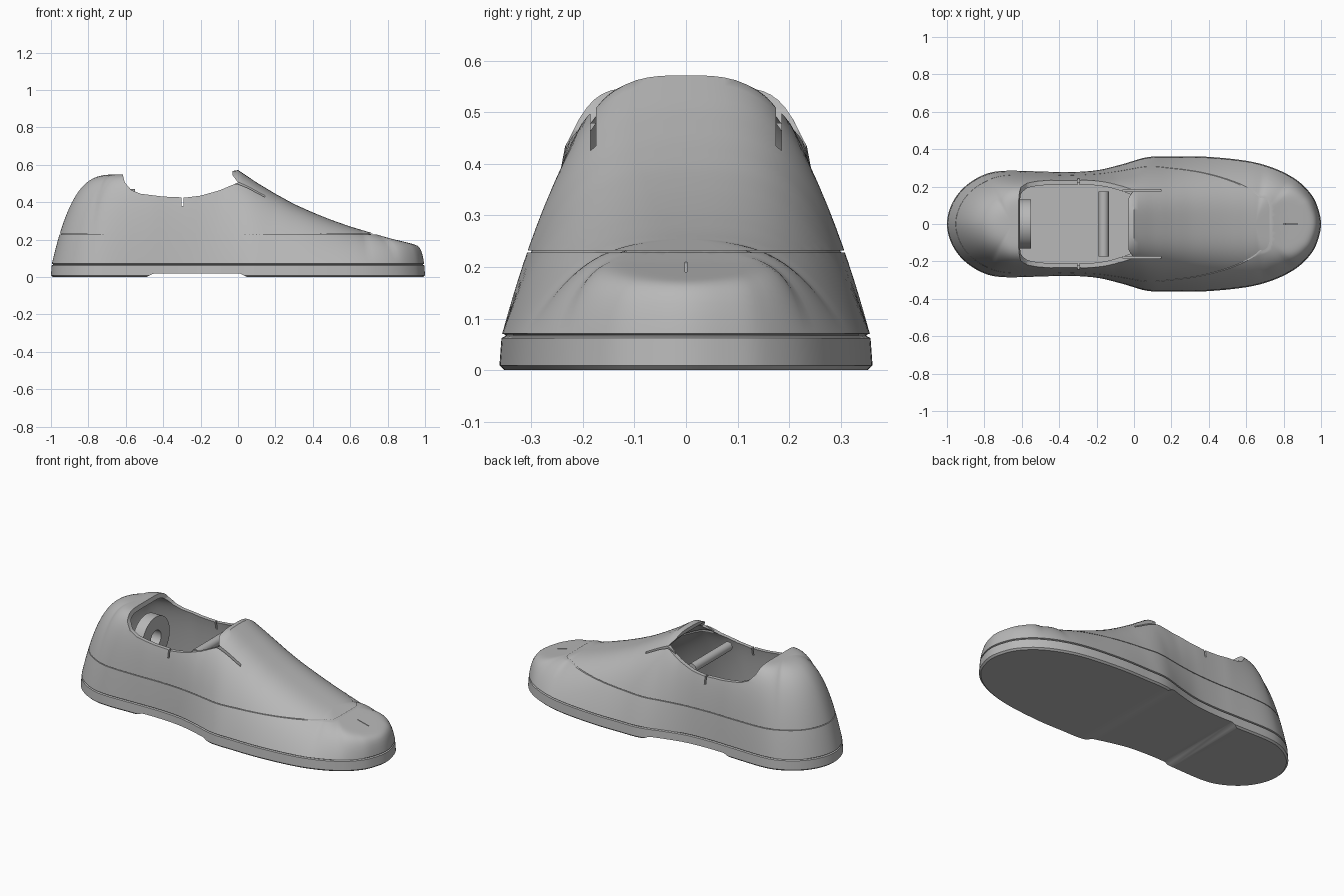
import bpy, bmesh, math
from mathutils import Vector

if "Cube" in bpy.data.objects:
    bpy.data.objects.remove(bpy.data.objects["Cube"])

grey = bpy.data.materials.new("plain_grey")
grey.diffuse_color = (0.48, 0.48, 0.48, 1)
grey.use_nodes = True
grey.node_tree.nodes["Principled BSDF"].inputs["Base Color"].default_value = grey.diffuse_color

# Half outline of the shoe seen from above (x, half width)
OUTLINE = [(-1, 0), (-.975, .105), (-.91, .195), (-.81, .26), (-.7, .284), (-.5, .281),
           (-.35, .278), (-.2, .288), (-.07, .318), (.07, .357), (.2, .361), (.38, .36),
           (.6, .338), (.75, .298), (.87, .235), (.95, .155), (.985, .08), (1, 0)]
# Height of the ridge along x
RIDGE = [(-1, .54), (-.6, .55), (-.1, .555), (0, .572), (.1, .505), (.2, .445), (.3, .39),
         (.4, .345), (.5, .305), (.6, .27), (.8, .21), (.97, .168), (1, .155)]
# How boxy the cross-section is along x
BOXY = [(-1, 3.2), (-.8, 3.6), (-.65, 6), (-.45, 9), (-.25, 8), (-.1, 4.5), (0, 3.2),
        (.7, 3), (.85, 6), (.95, 18), (1, 30)]


def interp(table, x):
    if x <= table[0][0]:
        return table[0][1]
    for (x0, v0), (x1, v1) in zip(table, table[1:]):
        if x <= x1:
            return v0 + (v1 - v0) * (x - x0) / (x1 - x0)
    return table[-1][1]


def perimeter(steps=6):
    p = [Vector(q) for q in OUTLINE]
    p = [Vector((p[1].x, -p[1].y))] + p + [Vector((p[-2].x, -p[-2].y))]
    half = []
    for a, b, c, d in zip(p, p[1:], p[2:], p[3:]):
        for i in range(steps):
            t = i / steps
            half.append(.5 * (2 * b + (c - a) * t + (2 * a - 5 * b + 4 * c - d) * t * t
                              + (3 * b - a - 3 * c + d) * t ** 3))
    half.append(p[-2].copy())
    return half + [Vector((q.x, -q.y)) for q in half[-2:0:-1]]


PERIM = perimeter()


def spine(q):
    return Vector((max(-.65, min(.65, q.x)), 0))


def inset_ring(d, z):
    out = []
    for q in PERIM:
        e = q + (spine(q) - q).normalized() * d
        out.append((e.x, e.y, z))
    return out


def finish(bm, name):
    bmesh.ops.remove_doubles(bm, verts=bm.verts[:], dist=1e-5)
    bmesh.ops.recalc_face_normals(bm, faces=bm.faces[:])
    me = bpy.data.meshes.new(name)
    bm.to_mesh(me)
    bm.free()
    me.materials.append(grey)
    ob = bpy.data.objects.new(name, me)
    bpy.context.collection.objects.link(ob)
    return ob


def skin(name, rings, cap_top):
    bm = bmesh.new()
    vs = [[bm.verts.new(c) for c in r] for r in rings]
    n = len(vs[0])
    for a, b in zip(vs, vs[1:]):
        for i in range(n):
            bm.faces.new((a[i], a[(i + 1) % n], b[(i + 1) % n], b[i]))
    bm.faces.new(vs[0])
    if cap_top:
        bm.faces.new(vs[-1])
    return finish(bm, name)


def dome(name, d, z0, drop, foot=(), rows=22):
    """Shoe-shaped solid: ribs climb from the outline to the ridge."""
    rings = list(foot)
    for i in range(rows + 1):
        s = (i / rows) ** 1.7
        ring = []
        for q in PERIM:
            c = spine(q)
            e = q + (c - q).normalized() * d
            x, y = e.lerp(c, s)
            f = 1 - (1 - s) ** interp(BOXY, q.x)
            ring.append((x, y, z0 + (interp(RIDGE, x) - drop - z0) * f))
        rings.append(ring)
    return skin(name, rings, False)


def prism(name, profile, y0, y1):
    """Side-view profile (x, z) extruded along y."""
    bm = bmesh.new()
    a = [bm.verts.new((x, y0, z)) for x, z in profile]
    b = [bm.verts.new((x, y1, z)) for x, z in profile]
    n = len(a)
    for i in range(n):
        bm.faces.new((a[i], a[(i + 1) % n], b[(i + 1) % n], b[i]))
    bm.faces.new(a)
    bm.faces.new(b)
    return finish(bm, name)


def box(name, x0, x1, y0, y1, z0, z1):
    return prism(name, [(x0, z0), (x1, z0), (x1, z1), (x0, z1)], y0, y1)


def cut(ob, cutter):
    bpy.context.view_layer.objects.active = ob
    m = ob.modifiers.new("cut", 'BOOLEAN')
    m.operation = 'DIFFERENCE'
    m.solver = 'EXACT'
    m.object = cutter
    bpy.ops.object.modifier_apply(modifier=m.name)
    bpy.data.objects.remove(cutter)


def smooth(ob, angle=32):
    bpy.ops.object.select_all(action='DESELECT')
    ob.select_set(True)
    bpy.context.view_layer.objects.active = ob
    bpy.ops.object.shade_smooth_by_angle(angle=math.radians(angle))


def lathe_x(name, rings):
    """Closed ring of (x, radius) points turned around the x axis."""
    bm = bmesh.new()
    n = 48
    vs = [[bm.verts.new((x, r * math.cos(2 * math.pi * i / n), r * math.sin(2 * math.pi * i / n)))
           for i in range(n)] for x, r in rings]
    for k in range(len(vs)):
        a, b = vs[k], vs[(k + 1) % len(vs)]
        for i in range(n):
            bm.faces.new((a[i], a[(i + 1) % n], b[(i + 1) % n], b[i]))
    return finish(bm, name)


# Sole with chamfered edge and raised arch
sole = skin("sole", [inset_ring(.01, 0), inset_ring(0, .009), inset_ring(.004, .062),
                     inset_ring(.012, .066)], True)
cut(sole, prism("arch_cutter", [(-.53, -.02), (-.45, .019), (.01, .019), (.09, -.02)], -.5, .5))

# Upper: solid, hollowed, then opened
upper = dome("upper", .005, .071, 0, foot=[inset_ring(.012, .064), inset_ring(.012, .068)])
cut(upper, dome("cavity_cutter", .03, .1, .025))
cut(upper, prism("opening_cutter",
                 [(-.62, .56), (-.605, .505), (-.57, .465), (-.52, .445), (-.4, .43), (-.28, .425),
                  (-.2, .435), (-.1, .463), (0, .505), (-.03, .545), (-.03, .8), (-.62, .8)],
                 -.5, .5))

# Seam line around the upper
seam = box("seam_cutter", -1.2, 1.2, -.6, .6, .2285, .2325)
cut(seam, dome("seam_core", .013, .071, .008))
cut(upper, seam)

# Slits beside the tongue, on the side rims, and the toe mark
for side in (-1, 1):
    y = side * .18
    cut(upper, box("tongue_slit", -.06, .145, y - .005, y + .005, .40, .65))
cut(upper, box("rim_slit", -.302, -.292, -.5, .5, .38, .6))
cut(upper, box("toe_mark", .8, .88, -.002, .002, .183, .3))

# Bar across the opening
bar = lathe_x("cross_bar", [(-.175, .0001), (-.175, .027), (.175, .027), (.175, .0001)])
bar.rotation_euler = (0, 0, math.pi / 2)
bar.location = (-.162, 0, .417)

# Ring inside the heel
ring = lathe_x("heel_ring", [(-.033, .05), (-.033, .132), (.033, .132), (.033, .05)])
ring.location = (-.583, 0, .338)

for ob in (sole, upper, bar, ring):
    smooth(ob)
